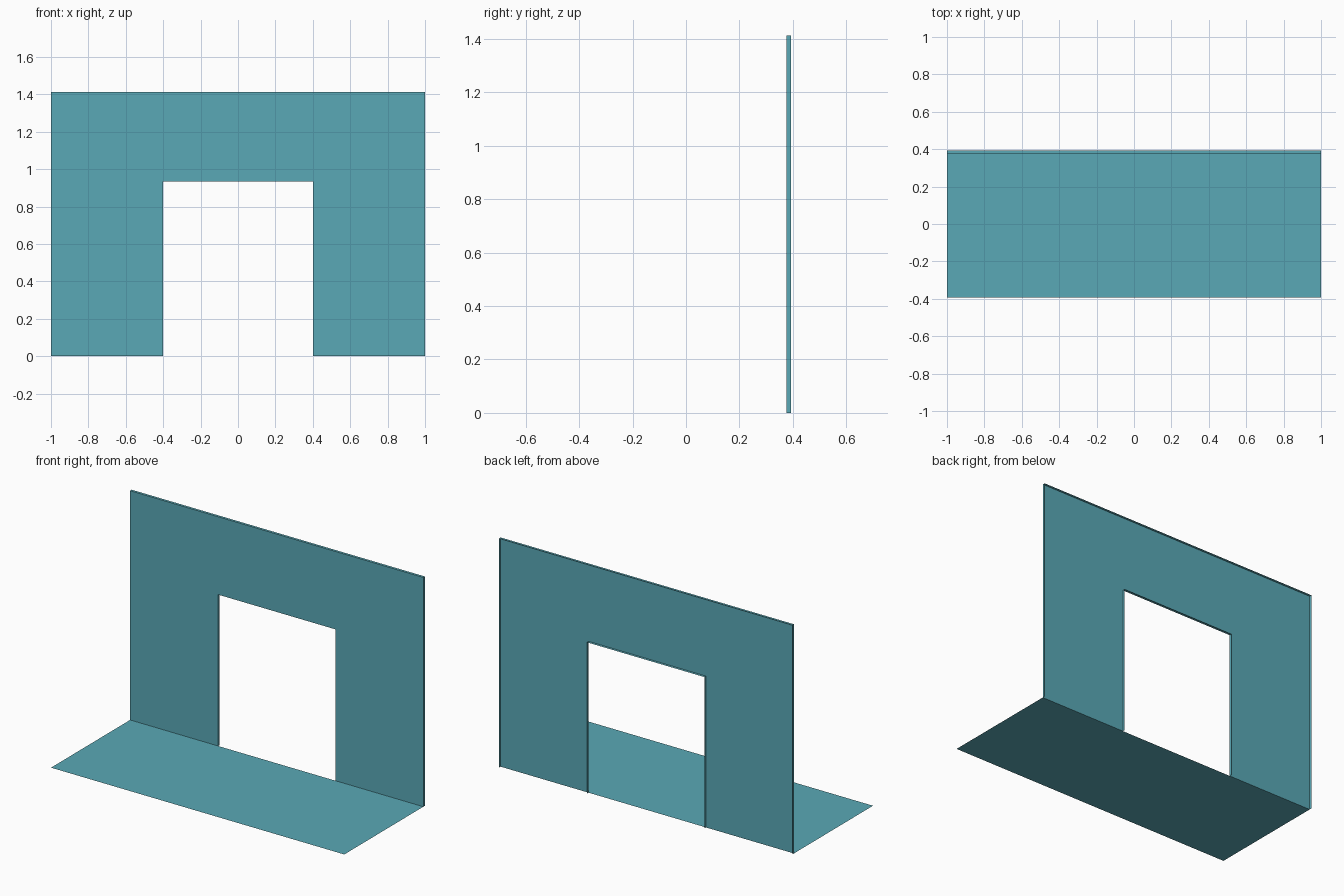
import bpy
import bmesh

if "Cube" in bpy.data.objects:
    bpy.data.objects.remove(bpy.data.objects["Cube"])

HALF_X, FRONT_Y, BACK_Y = 1.0, -0.393, 0.393
WALL_Y = 0.377                      # wall sheet sits in front of its rim
WALL_H, DOOR_X, DOOR_H = 1.413, 0.4, 0.933

teal = bpy.data.materials.new("teal")
teal.diffuse_color = (0.102, 0.397, 0.469, 1)
teal.use_nodes = True
teal.node_tree.nodes["Principled BSDF"].inputs["Base Color"].default_value = teal.diffuse_color


def make_object(name, faces):
    """Sheet object made of the given polygons, sharing corner points."""
    bm = bmesh.new()
    for outline in faces:
        bm.faces.new([bm.verts.new(p) for p in outline])
    bmesh.ops.remove_doubles(bm, verts=bm.verts, dist=1e-5)
    bmesh.ops.recalc_face_normals(bm, faces=bm.faces)
    mesh = bpy.data.meshes.new(name)
    bm.to_mesh(mesh)
    bm.free()
    mesh.materials.append(teal)
    obj = bpy.data.objects.new(name, mesh)
    bpy.context.collection.objects.link(obj)
    return obj


# Floor: a single thin sheet that ends at the wall
make_object("floor", [[(-HALF_X, FRONT_Y, 0), (HALF_X, FRONT_Y, 0),
                       (HALF_X, WALL_Y, 0), (-HALF_X, WALL_Y, 0)]])

# Wall: sheet with a doorway, plus a rim turned back along its edges
right = [(DOOR_X, DOOR_H), (DOOR_X, 0), (HALF_X, 0), (HALF_X, WALL_H)]
profile = right + [(-x, z) for x, z in reversed(right)]
faces = [[(x, WALL_Y, z) for x, z in profile]]
for (x0, z0), (x1, z1) in zip(profile, profile[1:] + profile[:1]):
    if z0 or z1:                    # no rim along the ground
        faces.append([(x1, WALL_Y, z1), (x0, WALL_Y, z0),
                      (x0, BACK_Y, z0), (x1, BACK_Y, z1)])
make_object("wall_with_doorway", faces)
